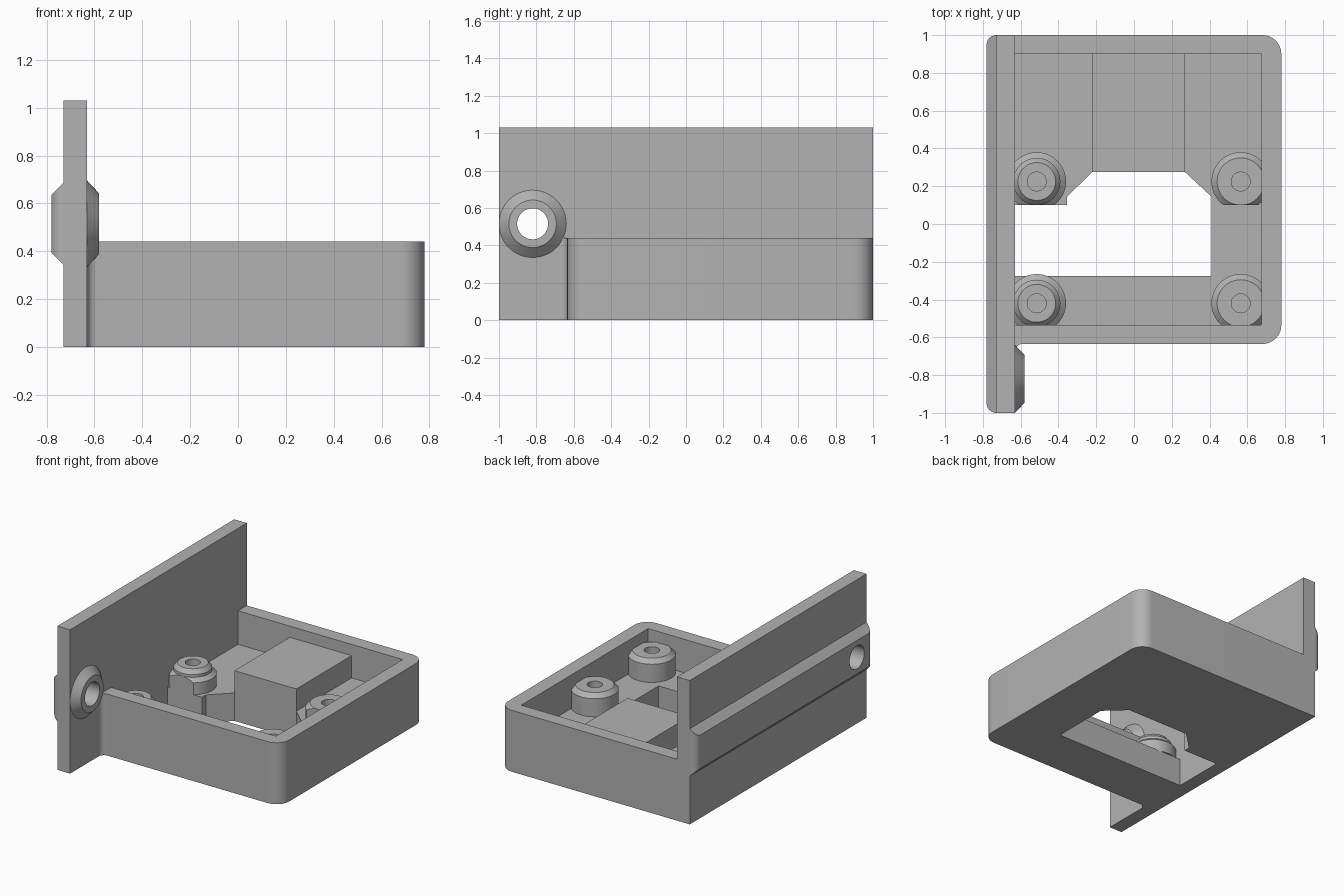
import bpy, bmesh
from math import cos, sin, radians, pi
from mathutils import Matrix, Vector

cube = bpy.data.objects.get("Cube")
if cube:
    bpy.data.objects.remove(cube, do_unlink=True)

GREY = (0.45, 0.45, 0.45, 1)
mat = bpy.data.materials.new("plain_grey")
mat.use_nodes = True
mat.diffuse_color = GREY
mat.node_tree.nodes["Principled BSDF"].inputs["Base Color"].default_value = GREY


def finish(name, bm, smooth=True):
    """Turn a bmesh into a named, coloured object."""
    bmesh.ops.recalc_face_normals(bm, faces=bm.faces)
    mesh = bpy.data.meshes.new(name)
    bm.to_mesh(mesh)
    bm.free()
    mesh.materials.append(mat)
    obj = bpy.data.objects.new(name, mesh)
    bpy.context.collection.objects.link(obj)
    if smooth:
        shade(obj)
    return obj


def shade(obj):
    bpy.ops.object.select_all(action='DESELECT')
    obj.select_set(True)
    bpy.context.view_layer.objects.active = obj
    bpy.ops.object.shade_smooth_by_angle(angle=radians(25))


def arc(cx, cy, r, start, end, steps=10):
    angles = [radians(start + (end - start) * i / steps) for i in range(steps + 1)]
    return [(cx + r * cos(a), cy + r * sin(a)) for a in angles]


def prism(outline, z0, z1):
    """Extrude a plan outline from z0 to z1."""
    bm = bmesh.new()
    face = bm.faces.new([bm.verts.new((x, y, z0)) for x, y in outline])
    up = bmesh.ops.extrude_face_region(bm, geom=[face])["geom"]
    bmesh.ops.translate(bm, vec=(0, 0, z1 - z0),
                        verts=[v for v in up if isinstance(v, bmesh.types.BMVert)])
    return bm


def rectangle(x0, x1, y0, y1):
    return [(x0, y0), (x1, y0), (x1, y1), (x0, y1)]


def revolve(profile, steps=48):
    """Spin a closed (radius, z) profile about z; radius 0 is the axis."""
    bm = bmesh.new()
    verts = [bm.verts.new((r, 0, z)) for r, z in profile]
    edges = [bm.edges.new((a, b)) for a, b in zip(verts, verts[1:] + verts[:1])
             if a.co.x + b.co.x > 0]
    bmesh.ops.spin(bm, geom=verts + edges, axis=(0, 0, 1), cent=(0, 0, 0),
                   angle=2 * pi, steps=steps)
    bmesh.ops.remove_doubles(bm, verts=bm.verts, dist=0.0001)
    return bm


def clip(bm, point, normal):
    """Cut away everything on the normal's side and cap the cut."""
    cut = bmesh.ops.bisect_plane(bm, geom=bm.verts[:] + bm.edges[:] + bm.faces[:],
                                 plane_co=point, plane_no=normal, clear_outer=True)
    rim = [e for e in cut["geom_cut"] if isinstance(e, bmesh.types.BMEdge)]
    bmesh.ops.contextual_create(bm, geom=rim)


PLATE_OUT, PLATE_IN, FLOOR, DECK = -0.73, -0.63, 0.2, 0.36
BACK, FRONT, SIDE = 0.90, -0.535, 0.675     # inner faces of the tray walls
LEDGE = 0.10                                # edge of the opening by the posts

# Tray wall: three sides, rounded outer corners, small fillet at the plate
wall = (arc(-0.59, -0.675, 0.04, 180, 90) + arc(0.68, FRONT, 0.1, -90, 0)
        + arc(0.68, BACK, 0.1, 0, 90)
        + [(PLATE_IN, 1), (PLATE_IN, BACK), (SIDE, BACK), (SIDE, FRONT), (PLATE_IN, FRONT)])
finish("tray_wall", prism(wall, 0, 0.44))

# Tray floor, wrapping around the opening beside the plate
floor = [(PLATE_IN, FRONT), (SIDE, FRONT), (SIDE, BACK), (PLATE_IN, BACK),
         (PLATE_IN, LEDGE), (-0.355, LEDGE), (-0.355, 0.145), (-0.22, 0.275),
         (0.27, 0.275), (0.41, 0.145), (0.41, -0.275), (PLATE_IN, -0.275)]
finish("tray_floor", prism(floor, 0, FLOOR))

# Raised block against the back wall
finish("raised_block", prism(rectangle(-0.22, 0.27, 0.275, BACK), FLOOR, DECK))

# Screw posts: the pair by the plate is stepped, the other pair chamfered
stepped = [(0.155, 0.285), (0.125, 0.31), (0.125, 0.33), (0.1, DECK)]
chamfered = [(0.155, 0.33), (0.125, DECK)]
for side, x, shape in (("right", -0.515, stepped), ("left", 0.565, chamfered)):
    for end, y in (("front", -0.42), ("back", 0.225)):
        bm = revolve([(0, FLOOR), (0.155, FLOOR)] + shape
                     + [(0.05, DECK), (0.05, 0.23), (0, 0.23)])
        bmesh.ops.translate(bm, verts=bm.verts, vec=(x, y, 0))
        if end == "back":
            clip(bm, (0, LEDGE, 0), (0, -1, 0))
        finish(f"post_{end}_{side}", bm)

# Tall side plate
plate = finish("side_plate", prism(rectangle(PLATE_OUT, PLATE_IN, -1, 1), 0, 1.03), False)

# Ridge along the outside of the plate, sloped above and below, rounded ends
rail = ([(PLATE_OUT, 1)] + arc(PLATE_OUT, 0.95, 0.05, 90, 180)
        + arc(PLATE_OUT, -0.95, 0.05, 180, 270))[1:]
bm = prism(rail, 0.345, 0.685)
clip(bm, (PLATE_OUT, 0, 0.685), (-1, 0, 1))
clip(bm, (PLATE_OUT, 0, 0.345), (-1, 0, -1))
ridge = finish("outer_ridge", bm, False)

# Round boss on the inside of the plate, with a bore through plate and ridge
HOLE = Vector((PLATE_IN, -0.82, 0.515))
along_x = Matrix.Translation(HOLE) @ Matrix.Rotation(pi / 2, 4, 'Y')
bm = revolve([(0.083, 0), (0.18, 0), (0.127, 0.05), (0.083, 0.05)])
bm.transform(along_x)
finish("bore_boss", bm)

bm = revolve([(0, -0.3), (0.083, -0.3), (0.083, 0.2), (0, 0.2)])
bm.transform(along_x)
cutter = finish("bore_cutter", bm, False)
cutter.hide_render = True
for obj in (plate, ridge):
    mod = obj.modifiers.new("bore", 'BOOLEAN')
    mod.operation, mod.solver, mod.object = 'DIFFERENCE', 'EXACT', cutter
    bpy.context.view_layer.objects.active = obj
    bpy.ops.object.modifier_apply(modifier=mod.name)
    shade(obj)
bpy.data.objects.remove(cutter, do_unlink=True)
